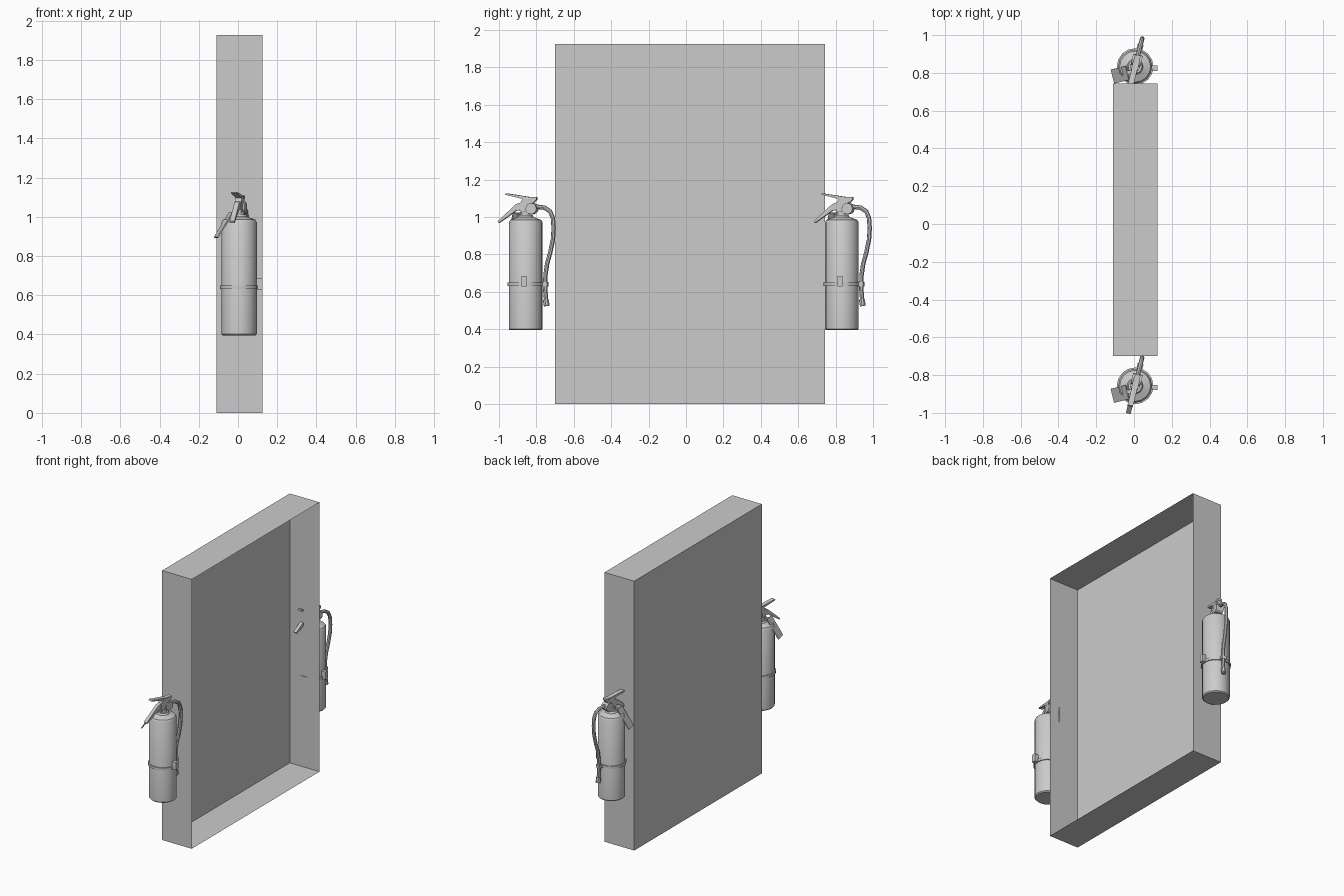
import bpy, bmesh, math
from mathutils import Matrix, Vector

if "Cube" in bpy.data.objects:
    bpy.data.objects.remove(bpy.data.objects["Cube"])

grey = bpy.data.materials.new("plain grey")
grey.diffuse_color = (0.6, 0.6, 0.6, 1)
grey.use_nodes = True
grey.node_tree.nodes["Principled BSDF"].inputs["Base Color"].default_value = grey.diffuse_color


def finish(name, bm, matrix=Matrix(), smooth=False):
    bmesh.ops.recalc_face_normals(bm, faces=bm.faces)
    bm.transform(matrix)
    mesh = bpy.data.meshes.new(name)
    bm.to_mesh(mesh)
    bm.free()
    mesh.materials.append(grey)
    ob = bpy.data.objects.new(name, mesh)
    bpy.context.collection.objects.link(ob)
    if smooth:
        bpy.ops.object.select_all(action='DESELECT')
        ob.select_set(True)
        bpy.context.view_layer.objects.active = ob
        bpy.ops.object.shade_smooth_by_angle(angle=math.radians(35))
    return ob


def box(name, lo, hi, matrix=Matrix()):
    bm = bmesh.new()
    bmesh.ops.create_cube(bm, size=1)
    for v in bm.verts:
        v.co = Vector([l + (c + 0.5) * (h - l) for c, l, h in zip(v.co, lo, hi)])
    return finish(name, bm, matrix)


def lathe(name, profile, matrix, steps=16, closed=False):
    """Turn (radius, z) points around z."""
    bm = bmesh.new()
    rings = [[bm.verts.new((r * math.cos(a), r * math.sin(a), z))
              for a in (2 * math.pi * i / steps for i in range(steps))] for r, z in profile]
    pairs = list(zip(rings, rings[1:] + rings[:1])) if closed else list(zip(rings, rings[1:]))
    for a, b in pairs:
        for i in range(steps):
            j = (i + 1) % steps
            bm.faces.new((a[i], a[j], b[j], b[i]))
    if not closed:
        bm.faces.new(rings[0][::-1])
        bm.faces.new(rings[-1])
    return finish(name, bm, matrix, True)


def plate(name, outline, width, matrix):
    """Extrude a (y, z) side outline across x."""
    bm = bmesh.new()
    face = bm.faces.new([bm.verts.new((-width / 2, y, z)) for y, z in outline])
    ext = bmesh.ops.extrude_face_region(bm, geom=[face])
    bmesh.ops.translate(bm, vec=(width, 0, 0),
                        verts=[g for g in ext["geom"] if isinstance(g, bmesh.types.BMVert)])
    return finish(name, bm, matrix)


def tube(name, points, radius, matrix, sides=8):
    """Sweep a round section along (y, z) points."""
    bm = bmesh.new()
    pts = [Vector((0, y, z)) for y, z in points]
    rings = []
    for i, p in enumerate(pts):
        t = (pts[min(i + 1, len(pts) - 1)] - pts[max(i - 1, 0)]).normalized()
        n = t.cross(Vector((1, 0, 0)))
        rings.append([bm.verts.new(p + radius * (Vector((1, 0, 0)) * math.cos(a) + n * math.sin(a)))
                      for a in (2 * math.pi * k / sides for k in range(sides))])
    for a, b in zip(rings, rings[1:]):
        for k in range(sides):
            m = (k + 1) % sides
            bm.faces.new((a[k], a[m], b[m], b[k]))
    bm.faces.new(rings[0])
    bm.faces.new(rings[-1][::-1])
    return finish(name, bm, matrix, True)


# Pillar shell, open on its +x side
bm = bmesh.new()
bmesh.ops.create_cube(bm, size=1)
for v in bm.verts:
    v.co = Vector((0.007 + v.co.x * 0.235, 0.0215 + v.co.y * 1.443, 0.963 + v.co.z * 1.926))
bmesh.ops.recalc_face_normals(bm, faces=bm.faces)
bmesh.ops.delete(bm, geom=[f for f in bm.faces if f.normal.x > 0.9], context='FACES_ONLY')
finish("pillar_shell", bm)


def extinguisher(side, y):
    base = Matrix.Translation((0.006, y, 0))
    head = base @ Matrix.Rotation(math.radians(-14), 4, 'Z')

    # Tank with sloped shoulder and neck collar
    lathe(side + "_tank", [(0.083, 0.395), (0.09, 0.402), (0.09, 0.972), (0.082, 0.985),
                           (0.042, 1.0), (0.036, 1.012), (0.026, 1.012), (0.026, 1.03)], base)

    # Strap ring, buckle and hose clip
    lathe(side + "_strap", [(0.088, 0.632), (0.097, 0.632), (0.097, 0.65), (0.088, 0.65)],
          base, closed=True)
    box(side + "_buckle", (0.088, -0.022, 0.63), (0.118, 0.005, 0.685), base)
    box(side + "_hose_clip", (-0.016, 0.088, 0.63), (0.016, 0.121, 0.652), head)

    # Valve body and pressure gauge
    plate(side + "_valve", [(-0.025, 1.02), (0.033, 1.02), (0.045, 1.04), (0.04, 1.065),
                            (0.038, 1.105), (-0.01, 1.105), (-0.028, 1.07)], 0.034, head)
    gauge = head @ Matrix.Translation((0, 0.035, 1.045)) @ Matrix.Rotation(math.pi / 2, 4, 'Y')
    lathe(side + "_gauge", [(0.03, -0.026), (0.03, 0.026)], gauge, 12)

    # Squeeze lever and carrying handle
    plate(side + "_lever", [(-0.112, 1.12), (-0.106, 1.127), (0.02, 1.108), (0.062, 1.108),
                            (0.062, 1.095), (0.03, 1.06), (-0.02, 1.098)], 0.03, head)
    plate(side + "_handle", [(0.0, 1.085), (-0.05, 1.07), (-0.151, 0.978), (-0.146, 0.968),
                             (-0.05, 1.035), (0.0, 1.04)], 0.026, head)

    # Curved hose with nozzle
    hose = [(0.03, 1.05), (0.065, 1.055), (0.105, 1.05), (0.135, 1.03), (0.15, 0.995),
            (0.154, 0.94), (0.15, 0.88), (0.135, 0.81), (0.118, 0.75), (0.109, 0.69),
            (0.107, 0.62), (0.112, 0.56)]
    tube(side + "_hose", hose, 0.012, head)
    tube(side + "_nozzle", [(0.11, 0.56), (0.116, 0.525)], 0.016, head)

    # Hanging tag: a short arm and a sloping plate
    tag = base @ Matrix.Rotation(math.radians(14), 4, 'Z')
    box(side + "_tag_arm", (-0.05, -0.032, 1.012), (-0.005, -0.012, 1.02), tag)
    slope = tag @ Matrix.Translation((-0.045, -0.02, 1.02)) @ Matrix.Rotation(math.radians(32), 4, 'Y')
    box(side + "_tag", (-0.006, -0.04, -0.15), (0.0, 0.036, 0.0), slope)


extinguisher("front", -0.857)
extinguisher("back", 0.833)
